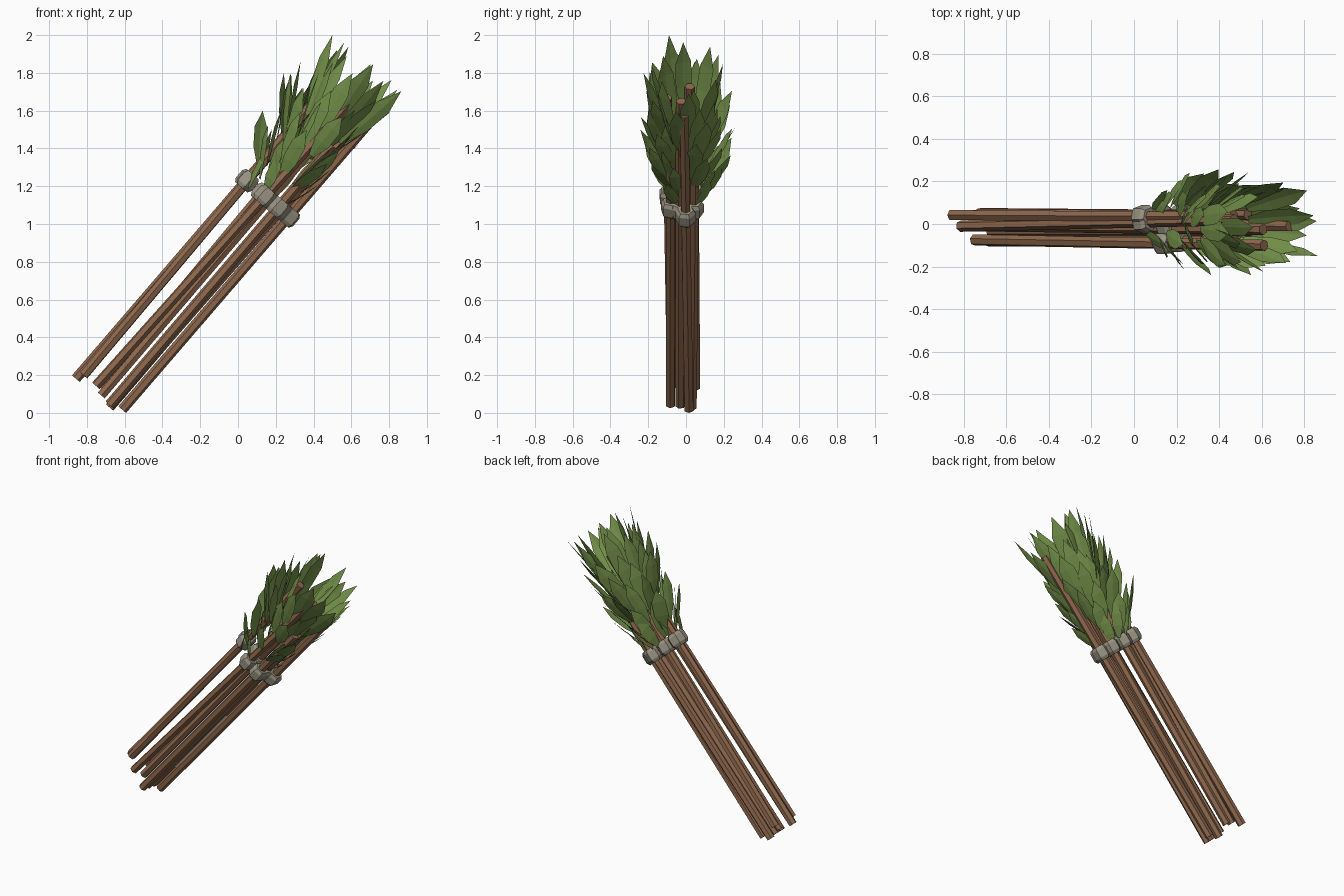
import bpy, bmesh, math, random
from mathutils import Vector

if "Cube" in bpy.data.objects:
    bpy.data.objects.remove(bpy.data.objects["Cube"])

random.seed(11)


def material(name, rgb):
    m = bpy.data.materials.new(name)
    m.diffuse_color = (*rgb, 1)
    m.use_nodes = True
    m.node_tree.nodes["Principled BSDF"].inputs["Base Color"].default_value = m.diffuse_color
    return m


BARK = material("bark brown", (0.275, 0.14, 0.075))
STONE = material("binding grey", (0.32, 0.295, 0.225))
GREEN = material("leaf green", (0.185, 0.30, 0.073))


def pos(s, n, y):
    """s runs along the slanted bundle, n across it (down-right), y is depth."""
    return Vector((0.65 * s + 0.76 * n, y, 0.76 * s - 0.65 * n))


def finish(bm, name, mat):
    me = bpy.data.meshes.new(name)
    bm.to_mesh(me)
    bm.free()
    me.materials.append(mat)
    ob = bpy.data.objects.new(name, me)
    bpy.context.collection.objects.link(ob)
    return ob


def lathe(name, a, b, profile, mat, sides=6, turn=0.0):
    """Solid of revolution on axis a-b; profile = (fraction, radius) pairs."""
    bm = bmesh.new()
    axis = (b - a).normalized()
    u = axis.cross(Vector((0, 1, 0))).normalized()
    v = axis.cross(u)
    rings = []
    for f, r in profile:
        c = a.lerp(b, f)
        rings.append([bm.verts.new(c + r * (u * math.cos(t) + v * math.sin(t)))
                      for t in (turn + 2 * math.pi * i / sides for i in range(sides))])
    for p, q in zip(rings, rings[1:]):
        for i in range(sides):
            j = (i + 1) % sides
            bm.faces.new((p[i], p[j], q[j], q[i]))
    bm.faces.new(rings[0])
    bm.faces.new(rings[-1])
    bmesh.ops.recalc_face_normals(bm, faces=bm.faces)
    return finish(bm, name, mat)


# Sticks: bottom (s, n, y), top (s, n, y)
sticks = [
    ((-0.42, -0.770, 0.042), (1.30, -0.765, 0.035)),
    ((-0.38, -0.750, -0.010), (1.62, -0.765, 0.020)),
    ((-0.38, -0.665, -0.075), (1.666, -0.620, -0.100)),
    ((-0.37, -0.640, 0.050), (1.50, -0.665, 0.040)),
    ((-0.40, -0.610, -0.008), (1.65, -0.610, -0.025)),
    ((-0.41, -0.545, -0.082), (1.40, -0.545, -0.080)),
    ((-0.42, -0.535, 0.030), (1.45, -0.535, 0.045)),
    ((-0.41, -0.540, -0.030), (1.45, -0.520, -0.030)),
    ((-0.385, -0.477, 0.015), (1.675, -0.470, -0.010)),
]
for k, (lo, hi) in enumerate(sticks):
    a, b = pos(*lo), pos(*hi)
    lathe(f"stick_{k + 1}", a, b, [(0, 0.027), (1, 0.027)], BARK, 6, k * 0.4)
    # Faceted binding collar around each stick
    f = (0.965 - lo[0]) / (hi[0] - lo[0])
    c, d = a.lerp(b, f), (b - a).normalized() * 0.046
    lathe(f"binding_{k + 1}", c - d, c + d,
          [(0, 0.042), (0.22, 0.055), (0.78, 0.055), (1, 0.042)], STONE, 6, k * 0.4 + 0.3)


# Leaves: pointed blades with a slight crease along the middle
def leaf(bm, base, tip, out, width):
    along = tip - base
    side = along.cross(out).normalized()
    up = side.cross(along).normalized()
    mid, left, right = [], [], []
    for f, w, lift in ((0, 0.15, 0), (0.35, 0.46, 0.008), (0.70, 0.46, 0.008)):
        c = base + along * f + up * lift
        mid.append(bm.verts.new(c))
        left.append(bm.verts.new(c + side * w * width - up * 0.1 * w * width))
        right.append(bm.verts.new(c - side * w * width - up * 0.1 * w * width))
    end = bm.verts.new(tip)
    for i in range(2):
        bm.faces.new((left[i], mid[i], mid[i + 1], left[i + 1]))
        bm.faces.new((mid[i], right[i], right[i + 1], mid[i + 1]))
    bm.faces.new((left[2], mid[2], end))
    bm.faces.new((mid[2], right[2], end))


# Rings of leaves: tip s, count, length, width, reach to -n, +n, and y
rings = [
    (1.18, 10, 0.20, 0.075, 0.15, 0.25, 0.22),
    (1.29, 12, 0.24, 0.085, 0.26, 0.27, 0.25),
    (1.41, 12, 0.28, 0.090, 0.28, 0.28, 0.26),
    (1.53, 12, 0.31, 0.095, 0.30, 0.28, 0.26),
    (1.64, 11, 0.35, 0.100, 0.29, 0.28, 0.25),
    (1.75, 10, 0.38, 0.100, 0.27, 0.27, 0.23),
    (1.84, 8, 0.40, 0.100, 0.22, 0.25, 0.20),
]
bm = bmesh.new()
CENTRE = -0.68
for k, (s, count, length, width, up_n, down_n, reach_y) in enumerate(rings):
    for i in range(count):
        t = 2 * math.pi * (i + 0.5 * (k % 2) + random.uniform(-0.2, 0.2)) / count
        r = random.uniform(0.75, 1.0)
        cn, cy = math.cos(t), math.sin(t)
        n = CENTRE + cn * r * (down_n if cn > 0 else up_n)
        y = cy * r * reach_y
        # Keep the three long sticks uncovered above, below and in front
        if s < 1.7 and (abs(y) < 0.045 or (cy < 0 and abs(n + 0.61) < 0.035)):
            continue
        st = s + random.uniform(-0.04, 0.03)
        tip = pos(st, n, y)
        tip.z = min(tip.z, 1.97)
        tip.x = min(tip.x, 0.86)
        base = pos(st - length, -0.63 + cn * 0.12, cy * 0.09)
        # Blades lie roughly across the bundle with a varied roll
        out = pos(0, (1 if cn > 0 else -1) * (0.35 + abs(cn)), cy + random.uniform(-0.7, 0.7))
        leaf(bm, base, tip, out, width * random.uniform(0.9, 1.15))
# Longest leaves that set the outline
for s, n, y in ((1.845, -0.92, -0.09), (1.855, -0.45, -0.15), (1.85, -0.47, 0.04),
                (1.525, -0.985, 0.05), (1.80, -0.85, 0.13), (1.30, -0.94, 0.15),
                (1.45, -0.62, 0.245), (1.55, -0.60, -0.24), (1.80, -0.60, 0.17)):
    length = 0.24 + 0.5 * max(0, s - 1.5)
    base = pos(s - length, -0.63 + (n + 0.68) * 0.5, y * 0.5)
    leaf(bm, base, pos(s, n, y), pos(0, n + 0.60, y * 2.5), 0.10)
finish(bm, "leaves", GREEN)
